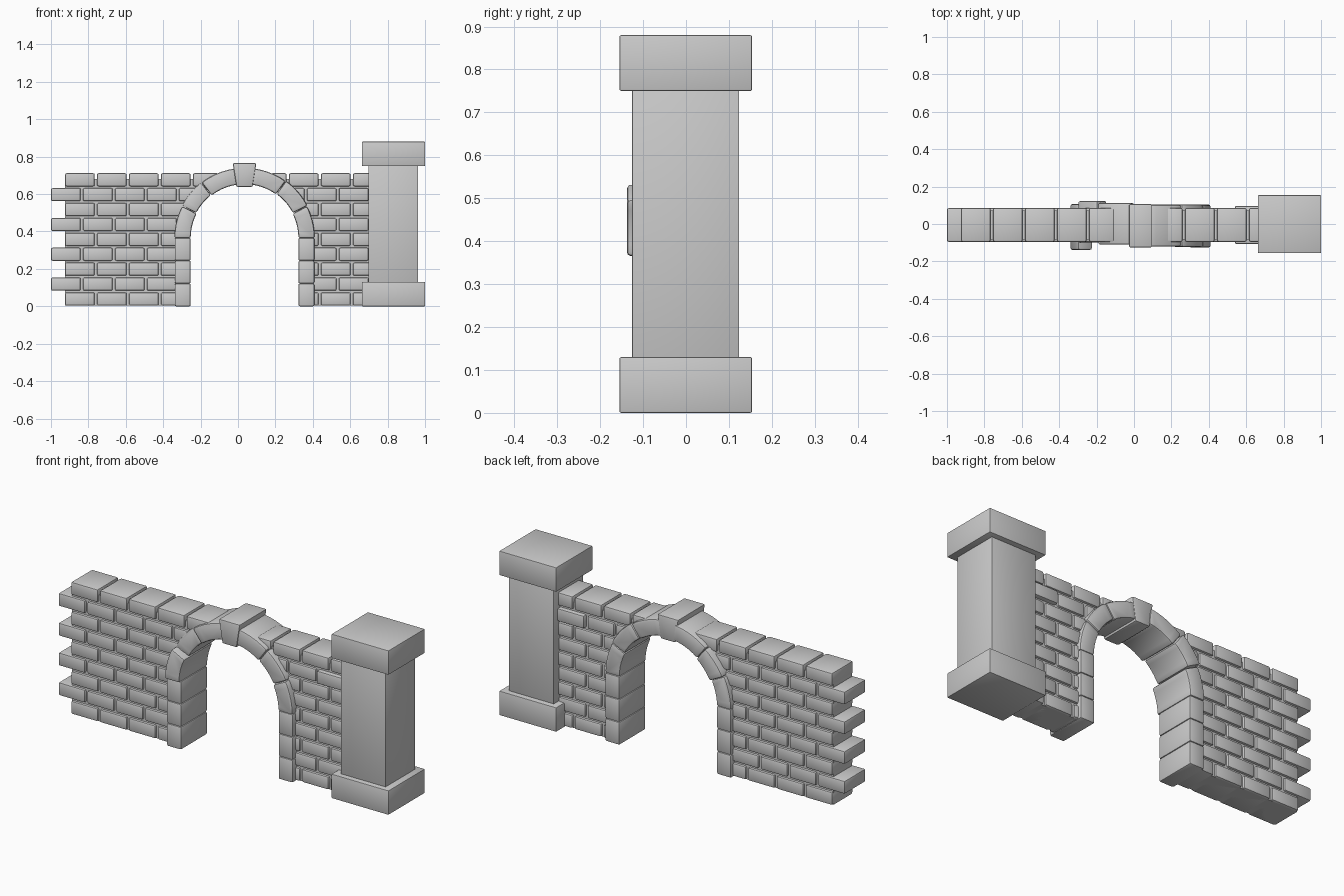
import bpy, bmesh, math

if "Cube" in bpy.data.objects:
    bpy.data.objects.remove(bpy.data.objects["Cube"])

CX, CZ = 0.035, 0.365          # centre of the arch
R_IN, R_OUT = 0.288, 0.375     # arch ring radii


def prism(name, profile, y0, y1, bevel=0.0, segs=2):
    """Extrude an (x, z) outline from y0 to y1 and round its sharp edges."""
    bm = bmesh.new()
    face = bm.faces.new([bm.verts.new((x, y0, z)) for x, z in profile])
    new = bmesh.ops.extrude_face_region(bm, geom=[face])["geom"]
    for v in new:
        if isinstance(v, bmesh.types.BMVert):
            v.co.y = y1
    bmesh.ops.recalc_face_normals(bm, faces=bm.faces)
    if bevel:
        edges = [e for e in bm.edges if e.calc_face_angle(0) > math.radians(30)]
        bmesh.ops.bevel(bm, geom=edges, offset=bevel, segments=segs,
                        profile=0.5, affect='EDGES', clamp_overlap=True)
    me = bpy.data.meshes.new(name)
    bm.to_mesh(me)
    bm.free()
    ob = bpy.data.objects.new(name, me)
    bpy.context.collection.objects.link(ob)
    return ob


def box(name, x0, x1, y0, y1, z0, z1, bevel=0.0):
    return prism(name, [(x0, z0), (x1, z0), (x1, z1), (x0, z1)], y0, y1, bevel)


def arc(r, a0, a1, n=5):
    out = []
    for i in range(n + 1):
        a = math.radians(a0 + (a1 - a0) * i / n)
        out.append((CX + r * math.cos(a), CZ + r * math.sin(a)))
    return out


# Bricks in running bond, trimmed where they meet the arch and the pier
PITCH, LENGTH, END = 0.171, 0.159, 0.72
for row in range(9):
    z0 = 0.004 + 0.0797 * row
    z1 = z0 + 0.07
    hw = 0.31
    if z0 > CZ:
        hw = math.sqrt(0.31 ** 2 - (z0 - CZ) ** 2)
    for i in range(11):
        a = (-1.0 if row % 2 else -0.925) + PITCH * i
        b = min(a + LENGTH, END)
        pieces = [(a, min(b, CX - hw)), (max(a, CX + hw), b)]
        for p, q in pieces:
            if q - p > 0.025:
                proud = 0.012 if (row == 7 and p > 0.4) else 0.0
                box("brick", p, q, -0.095 - proud, 0.085 + proud, z0, z1, 0.009)

# Mortar core behind the joints on either side of the opening
top = 0.68
a_top = math.degrees(math.asin((top - CZ) / 0.33))
right = arc(0.33, 0, a_top, 12)
prism("mortar_right", [(CX + 0.33, 0.004)] + right + [(0.72, top), (0.72, 0.004)],
      -0.083, 0.073)
left = arc(0.33, 180, 180 - a_top, 12)
prism("mortar_left", [(CX - 0.33, 0.004)] + left + [(-0.925, top), (-0.925, 0.004)],
      -0.083, 0.073)

# Straight jamb blocks
for side in (-1, 1):
    for i in range(3):
        xs = sorted((CX + side * R_IN, CX + side * (R_OUT - 0.002)))
        box("jamb_block", xs[0], xs[1], -0.122, 0.103,
            0.122 * i, 0.122 * (i + 1), 0.008)

# Curved arch stones: start angle, end angle, front y, back y, radial shift
stones = [
    (0, 27, -0.125, 0.102, 0.0), (27.3, 54, -0.122, 0.104, 0.003),
    (54.3, 83, -0.12, 0.103, 0.0),
    (153, 180, -0.138, 0.106, 0.0), (128, 152.7, -0.10, 0.123, 0.003),
    (97, 127.7, -0.11, 0.112, 0.0),
]
for a0, a1, y0, y1, d in stones:
    outline = arc(R_IN + d, a0, a1) + arc(R_OUT + d, a1, a0)
    prism("arch_stone", outline, y0, y1, 0.01)

# Tapered keystone
prism("keystone", [(-0.008, 0.638), (0.078, 0.638), (0.098, 0.765), (-0.028, 0.765)],
      -0.125, 0.106, 0.008)

# Square pier with base and cap
box("pier_shaft", 0.697, 0.963, -0.126, 0.124, 0.1, 0.78, 0.003)
box("pier_base", 0.662, 1.0, -0.155, 0.154, 0.0, 0.13, 0.004)
box("pier_cap", 0.662, 1.0, -0.155, 0.154, 0.75, 0.88, 0.004)

# Smooth the rounded edges
for ob in bpy.context.collection.objects:
    ob.select_set(True)
    bpy.context.view_layer.objects.active = ob
bpy.ops.object.shade_smooth_by_angle(angle=math.radians(35))
